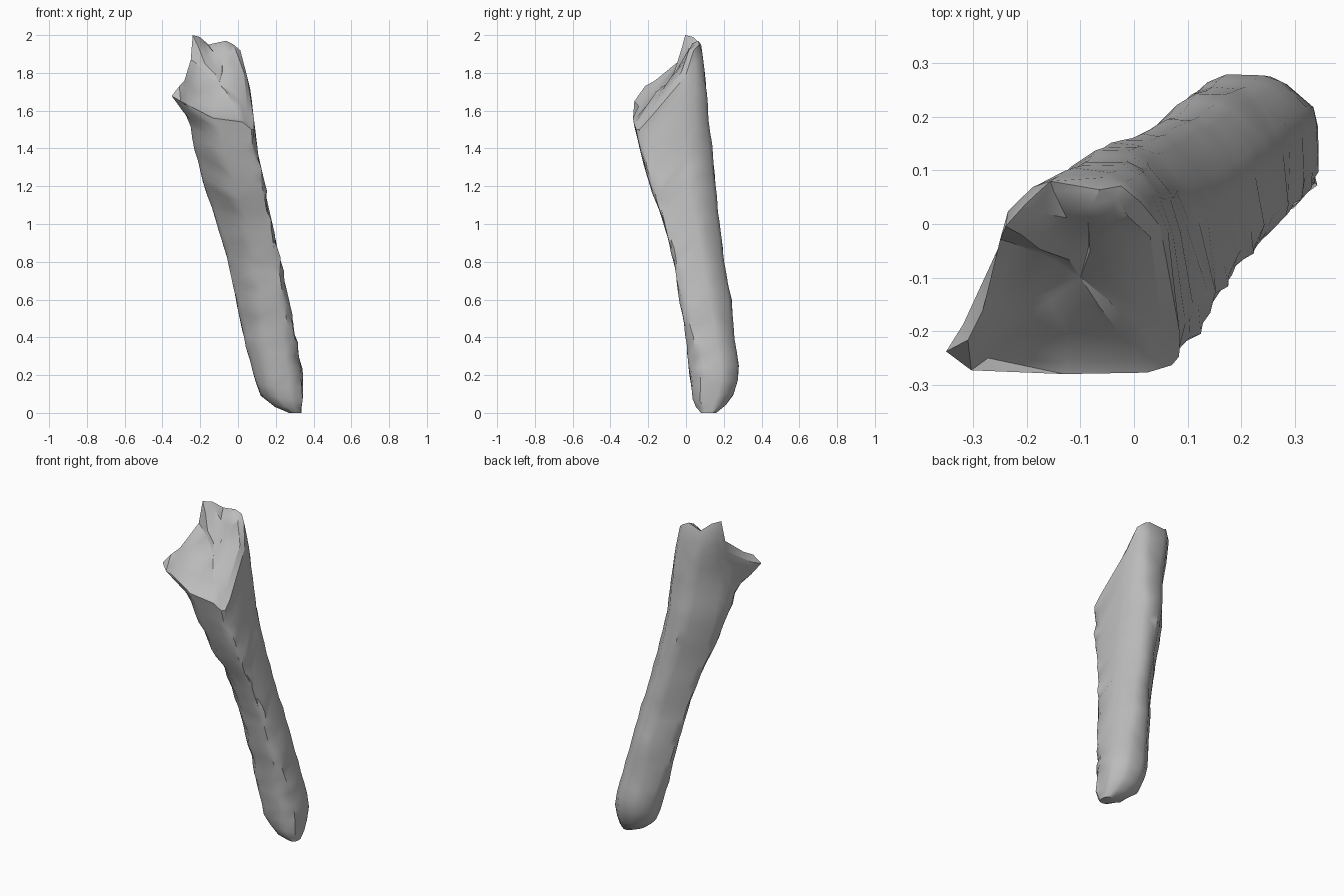
import bpy, bmesh, math, random
from mathutils import Vector

random.seed(4)
cube = bpy.data.objects.get("Cube")
if cube:
    bpy.data.objects.remove(cube, do_unlink=True)

# Bounds of the leaning shaft: height, x min, x max, y min, y max
BOUNDS = [
    (0, .27, .335, .08, .16), (.04, .18, .34, .045, .21), (.1, .115, .345, .03, .25),
    (.2, .085, .345, .02, .285), (.4, .03, .305, 0, .255), (.6, -.01, .265, -.035, .24),
    (.8, -.05, .225, -.065, .2), (1, -.11, .18, -.115, .18), (1.2, -.18, .14, -.19, .155),
    (1.4, -.23, .095, -.245, .14), (1.55, -.245, .085, -.28, .12), (1.67, -.25, .07, -.285, .11),
    (1.8, -.25, .045, -.22, .1), (1.95, -.25, .015, -.2, .08), (2, -.25, 0, -.2, .04)]

# Corner cuts: height, then front left, back left, back right, front right
CUTS = [(0, .5, .55, .55, .55), (.25, .45, .55, .6, .6), (.5, .25, .6, .75, .8),
        (1, .1, .65, .9, .95), (1.5, .13, .45, .85, .7), (1.67, .18, .4, .8, .25),
        (2, .25, .35, .45, .3)]

# Sideways flare of the front right lip: height, amount
FLARE = [(1.35, 0), (1.55, .05), (1.67, .15), (1.8, .02)]

# Height of the broken rim around the section
RIM = [1.55, 1.78, 1.92, 1.95, 1.97, 1.95, 1.99, 2,
       1.87, 1.76, 1.73, 1.65, 1.56, 1.54, 1.5, 1.5]

# Broken face: y, height
BREAK = [(-.28, 1.55), (-.2, 1.66), (-.09, 1.75), (-.04, 1.82), (.03, 1.93)]


def sample(table, key):
    """Interpolate a table by its first column."""
    if key <= table[0][0]:
        return table[0][1:]
    for low, high in zip(table, table[1:]):
        if key <= high[0]:
            t = (key - low[0]) / (high[0] - low[0])
            return [a + (b - a) * t for a, b in zip(low[1:], high[1:])]
    return table[-1][1:]


def section(z):
    """Octagon with uneven corners, rounded by trimming each corner."""
    x0, x1, y0, y1 = sample(BOUNDS, z)
    a, b, c, d = sample(CUTS, z)
    flare = sample(FLARE, z)[0]
    shape = [Vector(p) for p in (
        (1, a - 1), (1, 1 - b), (1 - b, 1), (c - 1, 1),
        (-1, 1 - c), (-1, d - 1), (d - 1, -1), (1 - a, -1))]
    points = []
    for p, q in zip(shape, shape[1:] + shape[:1]):
        for u, v in (p.lerp(q, .18), p.lerp(q, .82)):
            x = (x0 + x1 + u * (x1 - x0)) / 2 - flare * max(0, -u) * max(0, -v)
            points.append(Vector((x, (y0 + y1 + v * (y1 - y0)) / 2, z)))
    return points


def jitter(amount):
    return Vector([random.uniform(-amount, amount) for _ in range(3)])


count = len(RIM)
bm = bmesh.new()
rings = []

# Shaft wall, each column ending at its own rim height
levels = [0, .02, .05, .09] + [.13 + .87 * i / 25 for i in range(26)]
for t in levels:
    ring = []
    for j in range(count):
        point = section(t * RIM[j])[j]
        if 0 < t < 1:
            chipped = j in (0, 15) or j in (10, 11)
            point += jitter(.009 if chipped else .003)
        ring.append(bm.verts.new(point))
    rings.append(ring)

# Hollow broken face inside the rim
rim = [v.co.copy() for v in rings[-1]]
centre = Vector((-.1, -.1, 0))
for scale in (.85, .6, .3):
    ring = []
    for j, edge in enumerate(rim):
        point = centre.lerp(edge, scale)
        height = sample(BREAK, point.y)[0]
        point.z = height + (RIM[j] - height) * scale ** 3
        ring.append(bm.verts.new(point + jitter(.009)))
    rings.append(ring)

for low, high in zip(rings, rings[1:]):
    for j in range(count):
        k = (j + 1) % count
        bm.faces.new((low[j], low[k], high[k], high[j]))

# Closed ends
tip = bm.verts.new((centre.x, centre.y, sample(BREAK, centre.y)[0]))
for j in range(count):
    bm.faces.new((rings[-1][j], rings[-1][(j + 1) % count], tip))
bm.faces.new(rings[0][::-1])
bmesh.ops.triangulate(bm, faces=bm.faces[:])
bmesh.ops.recalc_face_normals(bm, faces=bm.faces[:])

mesh = bpy.data.meshes.new("bone_shaft")
bm.to_mesh(mesh)
bm.free()
bone = bpy.data.objects.new("bone_shaft", mesh)
bpy.context.collection.objects.link(bone)

# Plain grey surface
grey = bpy.data.materials.new("plain_grey")
grey.use_nodes = True
colour = (.5, .5, .5, 1)
grey.diffuse_color = colour
grey.node_tree.nodes["Principled BSDF"].inputs["Base Color"].default_value = colour
mesh.materials.append(grey)

bpy.context.view_layer.objects.active = bone
bone.select_set(True)
bpy.ops.object.shade_smooth_by_angle(angle=math.radians(35))
